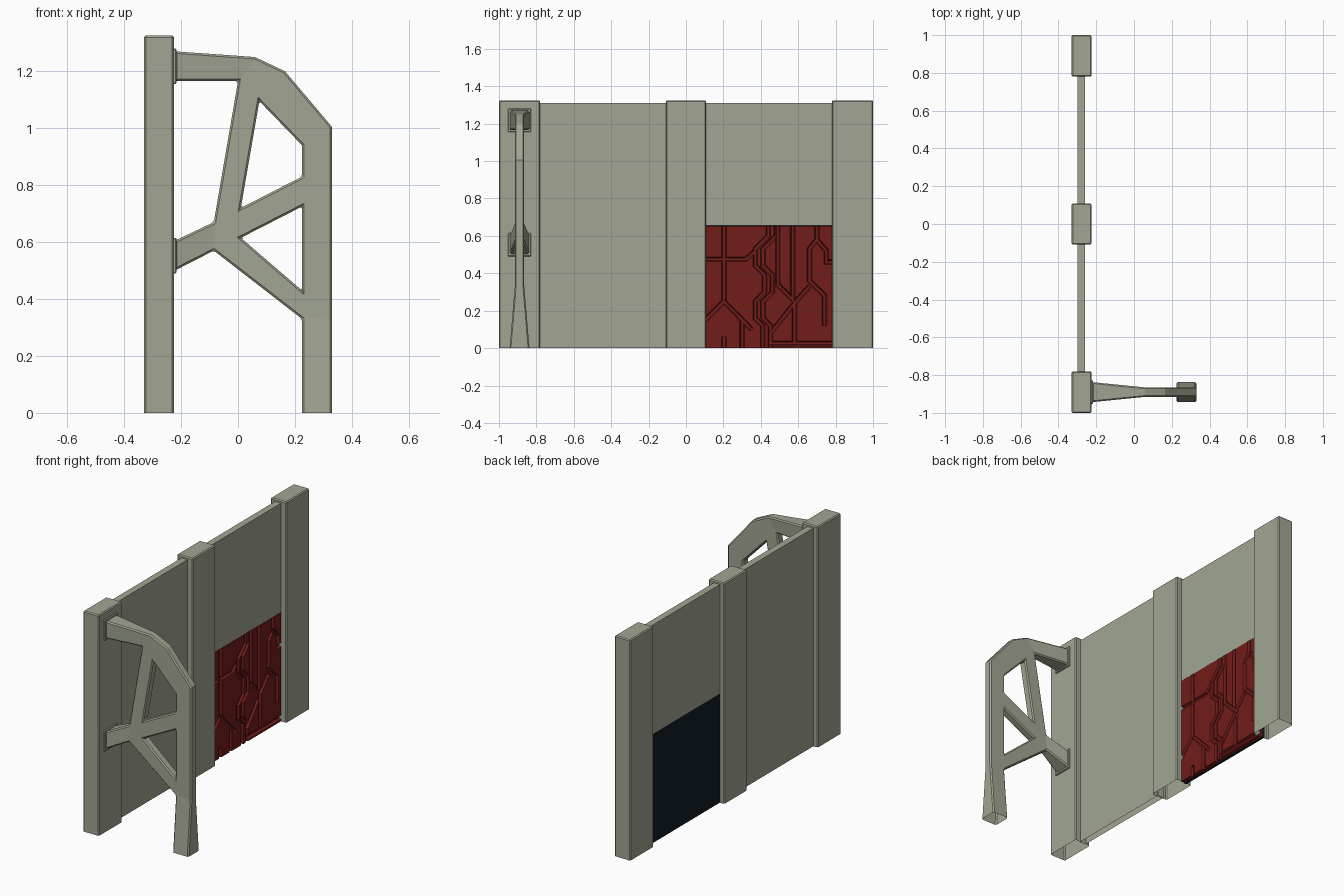
import bpy, bmesh
from mathutils import Vector

if "Cube" in bpy.data.objects:
    bpy.data.objects.remove(bpy.data.objects["Cube"])


def material(name, rgb):
    m = bpy.data.materials.new(name)
    m.diffuse_color = (*rgb, 1)
    m.use_nodes = True
    m.node_tree.nodes["Principled BSDF"].inputs["Base Color"].default_value = m.diffuse_color
    return m


GREY = material("grey_green_paint", (0.36, 0.38, 0.29))
RED = material("red_paint", (0.17, 0.012, 0.01))
DARK = material("dark_backing", (0.005, 0.012, 0.018))


def finish(name, bm, mat, bevel=0.0, open_bottom=False):
    bmesh.ops.recalc_face_normals(bm, faces=bm.faces)
    if open_bottom:
        low = [f for f in bm.faces if all(abs(v.co.z) < 1e-5 for v in f.verts)]
        bmesh.ops.delete(bm, geom=low, context='FACES')
    if bevel:
        edges = [e for e in bm.edges if len(e.link_faces) == 2 and e.calc_face_angle() > 0.9]
        bmesh.ops.bevel(bm, geom=edges, offset=bevel, segments=1, affect='EDGES', profile=0.5)
    me = bpy.data.meshes.new(name)
    bm.to_mesh(me)
    bm.free()
    me.materials.append(mat)
    ob = bpy.data.objects.new(name, me)
    bpy.context.collection.objects.link(ob)
    return ob


def box(name, lo, hi, mat=GREY, bevel=0.0, open_bottom=False):
    bm = bmesh.new()
    bmesh.ops.create_cube(bm, size=1)
    for v in bm.verts:
        v.co = [lo[i] + (v.co[i] + 0.5) * (hi[i] - lo[i]) for i in range(3)]
    return finish(name, bm, mat, bevel, open_bottom)


# Three hollow pillars
for name, y0, y1 in (("front", -1, -0.78), ("middle", -0.108, 0.108), ("back", 0.78, 1)):
    box(name + "_pillar", (-0.33, y0, 0), (-0.225, y1, 1.325), bevel=0.006, open_bottom=True)

# Wall panels between the pillars
box("full_wall", (-0.30, -0.785, 0), (-0.26, -0.10, 1.31), open_bottom=True)
box("upper_wall", (-0.30, 0.10, 0.655), (-0.26, 0.785, 1.31))
box("panel_backing", (-0.30, 0.10, 0), (-0.285, 0.785, 0.655), DARK)

# Brace: flat outline in x,z, thicker where it meets the pillar and ground
P = dict(a=(-.222, 1.27), b=(-.222, 1.165), c=(0, 1.165), d=(.06, 1.25), e=(.075, 1.095),
         f=(.165, 1.20), g=(.225, .94), h=(.33, 1.005), i=(.225, .83), j=(.225, .725),
         k=(.225, .43), l=(.225, .33), m=(.225, 0), n=(.33, 0), p=(.01, .72), q=(-.085, .67),
         r=(-.222, .605), s=(-.222, .50), t=(-.085, .57), u=(.01, .615),
         I=(.33, .83), J=(.33, .725), K=(.33, .43), L=(.33, .33))
QUADS = "abcd cefd eghf giIh ijJI jkKJ klLK lmnL cqpe qtup rstq puji tlku".split()
bm = bmesh.new()
sides = []
for sgn in (-1, 1):
    vs = {}
    for key, (x, z) in P.items():
        half = 0.053 if key in "abrsmn" else 0.025
        vs[key] = bm.verts.new((x, -0.89 + sgn * half, z))
    for quad in QUADS:
        bm.faces.new([vs[ch] for ch in quad])
    sides.append(vs)
used = [q[i] + q[(i + 1) % 4] for q in QUADS for i in range(4)]
for e in used:
    if sum(set(o) == set(e) for o in used) == 1:
        A, B = sides
        bm.faces.new((A[e[0]], A[e[1]], B[e[1]], B[e[0]]))
finish("side_brace", bm, GREY, 0.007, True)

# Mounting pads of the brace
for name, z0, z1 in (("upper", 1.155, 1.28), ("lower", 0.49, 0.615)):
    box(name + "_brace_pad", (-0.23, -0.952, z0), (-0.216, -0.828, z1), bevel=0.004)

# Red panel with angular grooves
SURF = -0.259
panel = box("red_panel", (-0.288, 0.104, 0.001), (SURF, 0.784, 0.654), RED)
WIND = [(.44, .67), (.44, .60), (.37, .53), (.37, .44), (.42, .39), (.42, .30),
        (.37, .25), (.37, .16), (.41, .12), (.41, -.02)]
PATHS = [
    WIND, [(y + 0.042, z) for y, z in WIND],
    [(.203, .67), (.203, .25)],
    [(.09, .475), (.32, .475), (.37, .52)],
    [(.09, .137), (.203, .25), (.35, .10)],
    [(.30, .15), (.30, -.02)],
    [(.203, .06), (.203, -.02)],
    [(.49, .67), (.49, .34), (.58, .25)],
    [(.57, .67), (.57, .255)],
    [(.452, .08), (.58, .24), (.58, .025)],
    [(.58, .24), (.66, .33)],
    [(.44, .025), (.80, .025)],
    [(.70, .67), (.70, .58), (.66, .53), (.66, .36), (.74, .28), (.74, .12)],
    [(.70, .58), (.75, .52), (.75, .46), (.80, .46)],
]


def groove_cutter(path, depth):
    pts = [Vector(p) for p in path]
    dirs = [(b - a).normalized() for a, b in zip(pts, pts[1:])]
    bm = bmesh.new()
    rings = []
    for i, p in enumerate(pts):
        d0, d1 = dirs[max(i - 1, 0)], dirs[min(i, len(dirs) - 1)]
        n0 = Vector((-d0.y, d0.x))
        n = n0 + Vector((-d1.y, d1.x))
        n = n / n.dot(n0)
        ring = []
        for w, x in ((-0.014, SURF + 0.003), (0.014, SURF + 0.003),
                     (0.007, SURF - depth), (-0.007, SURF - depth)):
            c = p + n * w
            ring.append(bm.verts.new((x, c.x, c.y)))
        rings.append(ring)
    for r0, r1 in zip(rings, rings[1:]):
        for i in range(4):
            j = (i + 1) % 4
            bm.faces.new((r0[i], r0[j], r1[j], r1[i]))
    bm.faces.new(rings[0])
    bm.faces.new(rings[-1])
    return finish("groove_cutter", bm, RED)


bpy.context.view_layer.objects.active = panel
for i, path in enumerate(PATHS):
    cutter = groove_cutter(path, 0.012 + 0.0003 * i)
    cutter.hide_render = True
    mod = panel.modifiers.new("groove", 'BOOLEAN')
    mod.operation, mod.solver, mod.object = 'DIFFERENCE', 'EXACT', cutter
    bpy.ops.object.modifier_apply(modifier=mod.name)
    bpy.data.objects.remove(cutter, do_unlink=True)
